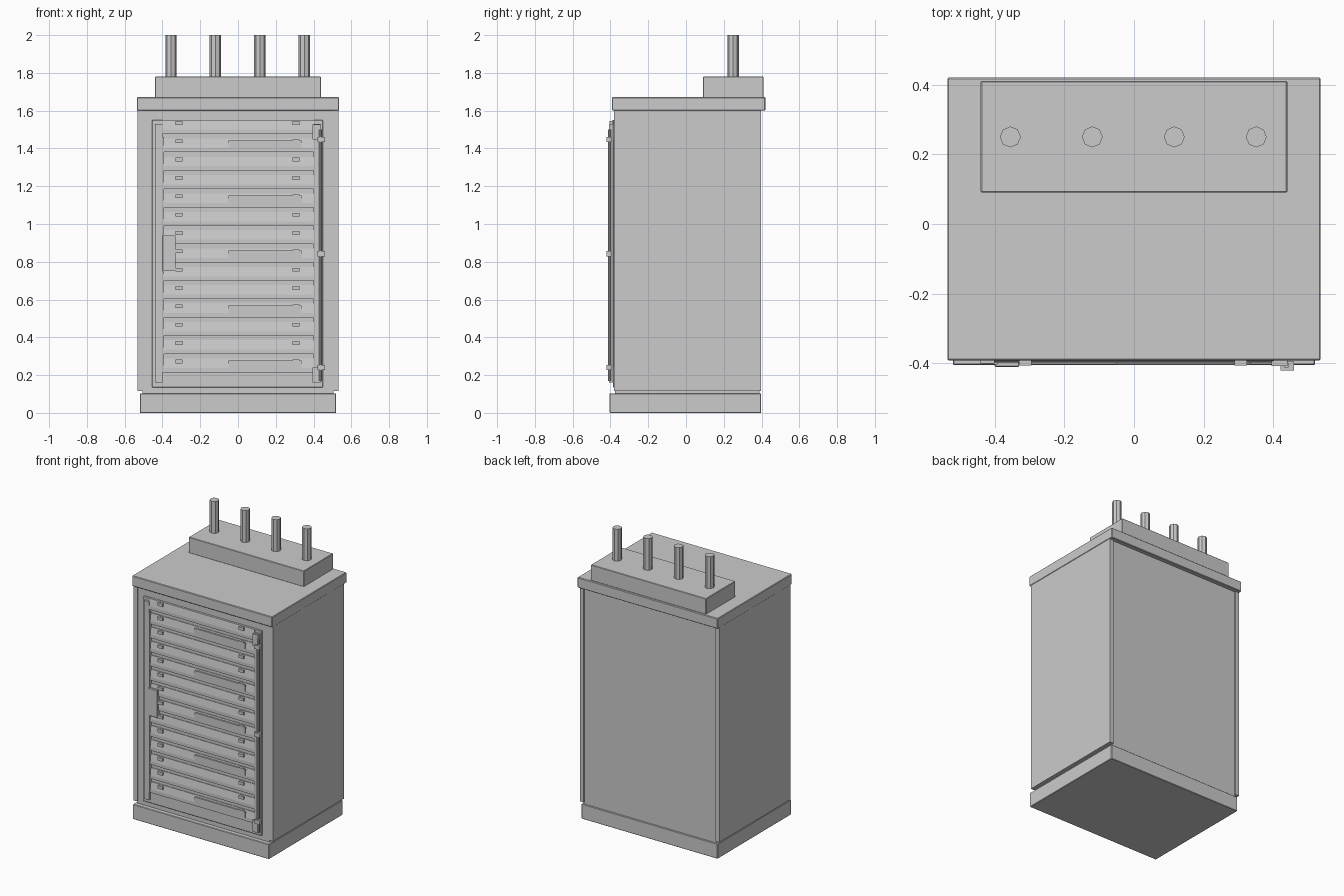
import bpy, bmesh, math

if "Cube" in bpy.data.objects:
    bpy.data.objects.remove(bpy.data.objects["Cube"])


def mesh_object(name, bm, bevel=0):
    bmesh.ops.recalc_face_normals(bm, faces=bm.faces)
    me = bpy.data.meshes.new(name)
    bm.to_mesh(me)
    bm.free()
    ob = bpy.data.objects.new(name, me)
    bpy.context.collection.objects.link(ob)
    if bevel:
        m = ob.modifiers.new("edge_bevel", 'BEVEL')
        m.width = bevel
        m.segments = 1
    return ob


def box(name, x, y, z, bevel=0):
    bm = bmesh.new()
    bmesh.ops.create_cube(bm, size=1)
    for v in bm.verts:
        v.co = [r[0] if c < 0 else r[1] for c, r in zip(v.co, (x, y, z))]
    return mesh_object(name, bm, bevel)


def extrude_x(name, profile, x0, x1):
    # (y, z) outline swept along x
    bm = bmesh.new()
    f = bm.faces.new([bm.verts.new((x0, y, z)) for y, z in profile])
    ext = bmesh.ops.extrude_face_region(bm, geom=[f])["geom"]
    bmesh.ops.translate(bm, vec=(x1 - x0, 0, 0),
                        verts=[e for e in ext if isinstance(e, bmesh.types.BMVert)])
    return mesh_object(name, bm)


def cylinder(name, x, y, z0, z1, r, sides=8):
    bm = bmesh.new()
    bmesh.ops.create_cone(bm, cap_ends=True, segments=sides, radius1=r, radius2=r, depth=z1 - z0)
    bmesh.ops.translate(bm, vec=(x, y, (z0 + z1) / 2), verts=bm.verts)
    return mesh_object(name, bm)


# Cabinet shell
box("base", (-.52, .52), (-.405, .398), (0, .103), .003)
box("cabinet_core", (-.505, .505), (-.375, .39), (.10, 1.605))
for s, side in ((-1, "left"), (1, "right")):
    box(side + "_side_panel", sorted((s * .503, s * .533)), (-.38, .398), (.117, 1.602))
box("lid", (-.536, .536), (-.392, .42), (1.60, 1.672), .004)

# Terminal box and conduits
box("terminal_box", (-.44, .44), (.09, .41), (1.67, 1.78), .003)
for i in range(4):
    cylinder(f"conduit_{i + 1}", -.355 + i * .2353, .25, 1.775, 2, .03)

# Door with raised edge strips
box("door_panel", (-.455, .45), (-.386, -.37), (.135, 1.55), .003)
box("left_edge_strip", (-.44, -.40), (-.400, -.385), (.16, 1.53))
box("left_lock_bar", (-.405, -.392), (-.404, -.385), (.22, 1.46))
box("lock_plate", (-.40, -.33), (-.410, -.385), (.75, .94), .002)
box("right_edge_strip", (.40, .437), (-.398, -.385), (.16, 1.53))

# Louvre slats, each with a pair of clips
for i in range(14):
    z = 1.535 - i * .0971
    extrude_x(f"slat_{i + 1}", [(-.38, z - .058), (-.398, z - .058), (-.398, z - .035),
                                (-.390, z + .015), (-.38, z + .015)], -.40, .40)
    for x in (-.312, .307):
        box(f"clip_{i + 1}", (x - .018, x + .018), (-.406, -.386), (z - .010, z + .010))

# Label plates on every third slat
for i in range(5):
    z = 1.40 - i * .2913
    box(f"label_plate_{i + 1}", (-.05, .335), (-.402, -.388), (z, z + .042))

# Hinge rod and knuckles
cylinder("hinge_rod", .437, -.405, .17, 1.50, .009)
for z in (.24, .842, 1.447):
    box("hinge_knuckle", (.42, .46), (-.42, -.395), (z - .014, z + .014))
for z in (.20, 1.487):
    box("hinge_end_plate", (.395, .44), (-.408, -.385), (z - .04, z + .04))
